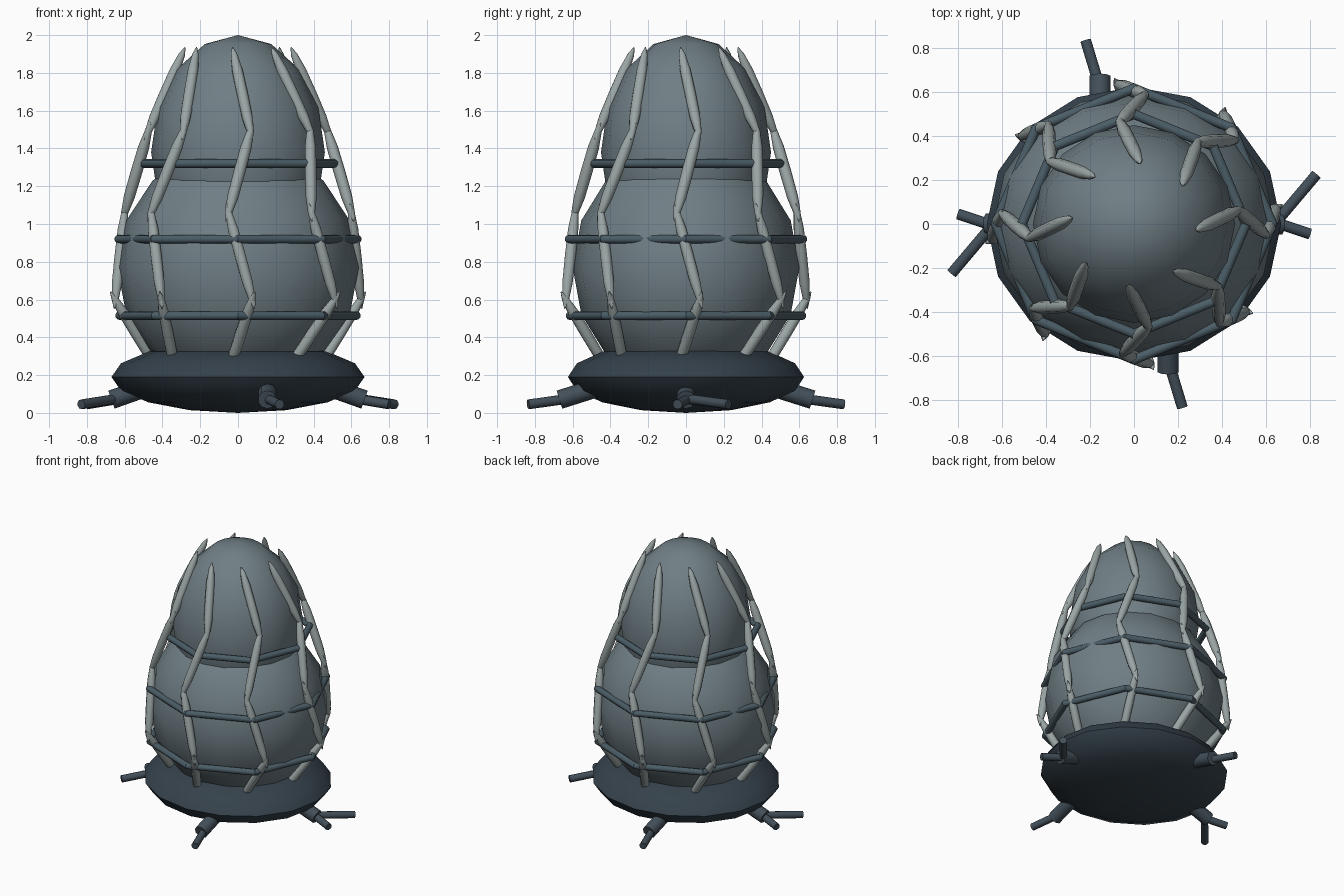
import bpy, math
from mathutils import Vector

if "Cube" in bpy.data.objects:
    bpy.data.objects.remove(bpy.data.objects["Cube"])


def material(name, rgb):
    m = bpy.data.materials.new(name)
    m.diffuse_color = (*rgb, 1)
    m.use_nodes = True
    m.node_tree.nodes["Principled BSDF"].inputs["Base Color"].default_value = m.diffuse_color
    return m


SHELL = material("shell_grey", (0.16, 0.21, 0.235))
RIB = material("rib_pale", (0.33, 0.38, 0.38))
BAND = material("band_blue", (0.07, 0.11, 0.135))
BASE = material("base_dark", (0.035, 0.053, 0.07))
LEG = material("leg_dark", (0.055, 0.078, 0.1))


def finish(ob, name, mat, angle=60):
    ob.name = name
    ob.data.materials.append(mat)
    bpy.ops.object.shade_smooth_by_angle(angle=math.radians(angle))
    return ob


def ellipsoid(name, z, radii, mat):
    bpy.ops.mesh.primitive_uv_sphere_add(segments=16, ring_count=8, location=(0, 0, z))
    ob = bpy.context.object
    ob.scale = radii
    bpy.ops.object.transform_apply(location=False, rotation=False, scale=True)
    return finish(ob, name, mat)


def rod(name, a, b, r, mat, over=0.0):
    a, b = Vector(a), Vector(b)
    d = b - a
    bpy.ops.mesh.primitive_cylinder_add(vertices=10, radius=r, depth=d.length + 2 * over,
                                        location=(a + b) / 2)
    ob = bpy.context.object
    ob.rotation_euler = d.to_track_quat('Z', 'Y').to_euler()
    return finish(ob, name, mat, 40)


def spindle(name, a, b, r, mat, over=0.05):
    # rod with pointed ends that run a little past both joints
    a, b = Vector(a), Vector(b)
    d = (b - a).normalized()
    q = d.to_track_quat('Z', 'Y')
    a, b = a - d * over, b + d * over
    n = 8
    rings = [(0.0, 0.1), (0.08, 0.6), (0.25, 0.95), (0.5, 1.0), (0.75, 0.95), (0.92, 0.6), (1.0, 0.1)]
    verts, faces = [], []
    for t, k in rings:
        for i in range(n):
            w = 2 * math.pi * i / n
            verts.append(a.lerp(b, t) + q @ Vector((math.cos(w), math.sin(w), 0)) * r * k)
    for j in range(len(rings) - 1):
        for i in range(n):
            i2 = (i + 1) % n
            faces.append((j * n + i, j * n + i2, (j + 1) * n + i2, (j + 1) * n + i))
    faces += [tuple(reversed(range(n))), tuple(range(len(verts) - n, len(verts)))]
    me = bpy.data.meshes.new(name)
    me.from_pydata(verts, [], faces)
    ob = bpy.data.objects.new(name, me)
    bpy.context.collection.objects.link(ob)
    bpy.ops.object.select_all(action='DESELECT')
    ob.select_set(True)
    bpy.context.view_layer.objects.active = ob
    return finish(ob, name, mat)


def polar(ang, r, t, z):
    # radial distance r and sideways offset t at a given angle
    c, s = math.cos(ang), math.sin(ang)
    return (r * c - t * s, 0.98 * (r * s + t * c), z)


# Stacked body
ellipsoid("base_disc", 0.19, (0.67, 0.625, 0.19), BASE)
ellipsoid("lower_body", 0.77, (0.64, 0.60, 0.65), SHELL)
ellipsoid("upper_dome", 1.38, (0.46, 0.45, 0.62), SHELL)

# Zigzag ribs: radius, sideways offset, height
path = [(0.43, -0.045, 0.24), (0.65, 0.075, 0.60), (0.60, -0.05, 1.06),
        (0.475, 0.065, 1.49), (0.30, -0.02, 1.89)]
for k in range(8):
    ang = k * math.pi / 4
    for i in range(4):
        spindle(f"rib_{k}_{i}", polar(ang, *path[i]), polar(ang, *path[i + 1]), 0.031, RIB)

# Octagonal bands
for name, z, r in (("lower", 0.515, 0.625), ("middle", 0.92, 0.63), ("upper", 1.32, 0.51)):
    for k in range(8):
        rod(f"{name}_band_{k}", polar(k * math.pi / 4, r, 0, z),
            polar((k + 1) * math.pi / 4, r, 0, z), 0.023, BAND, 0.008)

# Legs, in point-symmetric pairs
for s, side in ((1, "right"), (-1, "left")):
    rod(f"{side}_leg_socket", (s * 0.5, 0, 0.13), (s * 0.67, 0, 0.07), 0.05, LEG)
    rod(f"{side}_leg_long", (s * 0.64, 0, 0.075), (s * 0.83, s * 0.225, 0.045), 0.026, LEG)
    rod(f"{side}_leg_short", (s * 0.62, s * 0.015, 0.075), (s * 0.80, s * -0.045, 0.045), 0.026, LEG)
for s, side in ((-1, "front"), (1, "back")):
    rod(f"{side}_leg_socket", (s * -0.155, s * 0.48, 0.13), (s * -0.155, s * 0.67, 0.07), 0.05, LEG)
    rod(f"{side}_leg_rod", (s * -0.155, s * 0.62, 0.075), (s * -0.22, s * 0.835, 0.045), 0.026, LEG)
